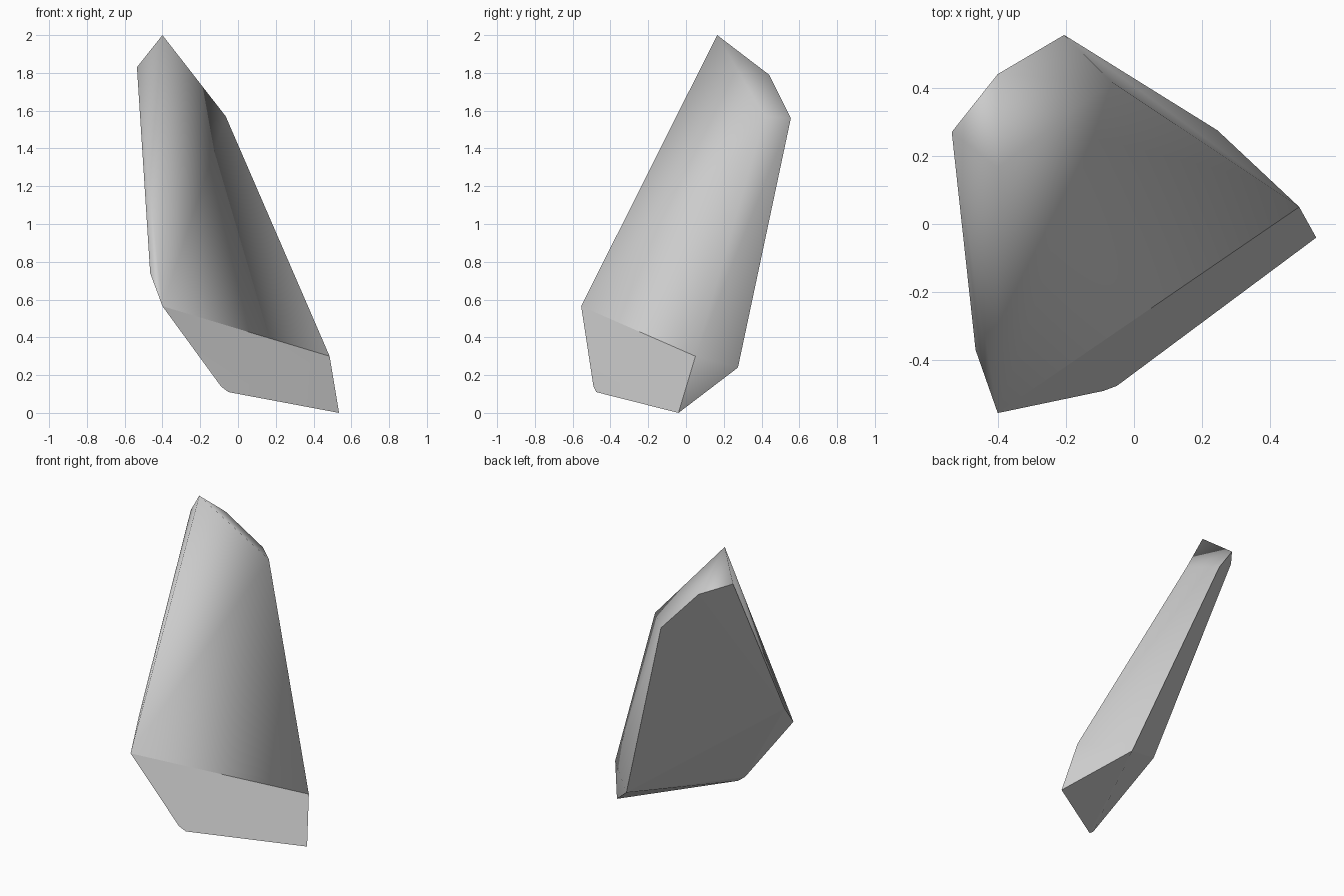
import bpy
import bmesh

# Remove the default cube
cube = bpy.data.objects.get("Cube")
if cube:
    bpy.data.objects.remove(cube, do_unlink=True)


def make_material(name, value):
    material = bpy.data.materials.new(name)
    material.use_nodes = True
    colour = (value, value, value, 1)
    material.diffuse_color = colour
    shader = next(n for n in material.node_tree.nodes if n.type == "BSDF_PRINCIPLED")
    shader.inputs["Base Color"].default_value = colour
    return material


# Corners of the broken stone shard
corners = {
    "apex": (-.4, .165, 2),
    "top_side": (-.535, .27, 1.83),
    "top_back": (-.4, .44, 1.79),
    "shoulder_back": (-.205, .555, 1.56),
    "shoulder_front": (-.065, .417, 1.57),
    "side_low": (-.465, -.37, .74),
    "front_corner": (-.4, -.555, .565),
    "front_chip": (-.09, -.49, .14),
    "front_foot": (-.05, -.475, .11),
    "foot": (.535, -.04, 0),
    "foot_upper": (.485, .05, .3),
    "back_foot": (.245, .275, .24),
}

# Hollowed front, folded inward from the shoulder to the front corner
front_facets = [
    ("apex", "front_corner", "shoulder_front"),
    ("shoulder_front", "front_corner", "foot_upper"),
    ("foot_upper", "front_corner", "foot"),
]


def surface_group(normal):
    """Sort faces into fractured base and back, or worn surface."""
    if normal.z < -.15:
        return "base" if normal.x > -.2 else "back"
    return "worn"


# Wrap the corners in a closed convex skin
bm = bmesh.new()
points = {name: bm.verts.new(position) for name, position in corners.items()}
bmesh.ops.convex_hull(bm, input=bm.verts[:])

# Replace the bulging front skin with the hollowed facets
front_points = {points[name] for facet in front_facets for name in facet}
bulge = [face for face in bm.faces if front_points.issuperset(face.verts)]
bmesh.ops.delete(bm, geom=bulge, context="FACES")
for facet in front_facets:
    bm.faces.new([points[name] for name in facet])
bmesh.ops.recalc_face_normals(bm, faces=bm.faces[:])
bm.normal_update()

# Worn faces blend smoothly, fractured faces stay crisp
for face in bm.faces:
    face.smooth = surface_group(face.normal) == "worn"
for edge in bm.edges:
    groups = {surface_group(face.normal) for face in edge.link_faces}
    edge.smooth = len(groups) == 1

mesh = bpy.data.meshes.new("stone_shard")
bm.to_mesh(mesh)
bm.free()
mesh.materials.append(make_material("light_grey_stone", .6))
shard = bpy.data.objects.new("stone_shard", mesh)
bpy.context.collection.objects.link(shard)
